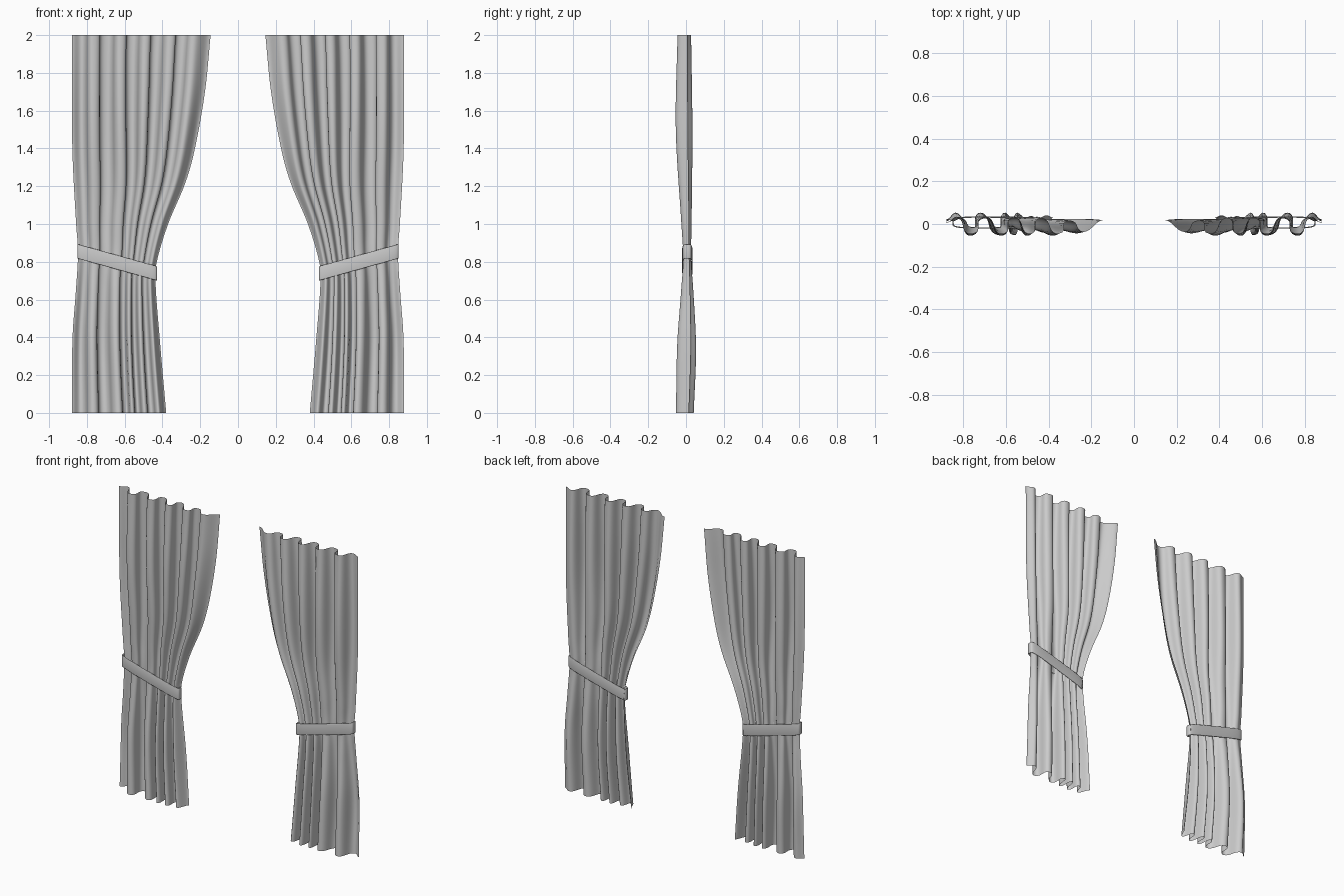
import bpy, bmesh, math

cube = bpy.data.objects.get("Cube")
if cube:
    bpy.data.objects.remove(cube)

mat = bpy.data.materials.new("grey cloth")
mat.use_nodes = True
GREY = (0.6, 0.6, 0.6, 1)
mat.diffuse_color = GREY
mat.node_tree.nodes["Principled BSDF"].inputs["Base Color"].default_value = GREY

# Height profiles of the cloth: (z, value)
OUTER = [(0, .88), (.4, .876), (.65, .858), (.85, .847), (1, .857), (1.4, .877), (2, .88)]
INNER = [(0, .38), (.4, .415), (.7, .437), (.8, .43), (1, .37), (1.22, .278),
         (1.4, .228), (1.7, .175), (2, .145)]
DEPTH = [(0, .047), (.35, .05), (.65, .032), (.82, .021), (1, .027), (1.5, .044), (2, .036)]
MIDDLE = [(0, -.006), (.35, .003), (.82, .006), (1.5, -.01), (2, -.009)]
# Fold ridges across the cloth, alternating back and front, at hem, tie and top
HEM = [.88, .835, .765, .71, .63, .59, .56, .53, .495, .46, .42, .38]
TIE = [.85, .815, .76, .71, .64, .60, .57, .545, .515, .49, .46, .435]
TOP = [.88, .83, .77, .69, .623, .557, .49, .432, .358, .30, .233, .145]
RIDGE_Y = [.4] + [1, -1] * 4 + [.7, -.75, .75]
STEPS, ROWS = 10, 64


def sample(profile, z):
    """Smooth cubic curve through the profile points."""
    n = len(profile)
    i = max(k for k in range(n - 1) if profile[k][0] <= z)
    (z0, a), (z1, b) = profile[i], profile[i + 1]

    def slope(k):
        lo, hi = profile[max(k - 1, 0)], profile[min(k + 1, n - 1)]
        return (hi[1] - lo[1]) / (hi[0] - lo[0])
    h = z1 - z0
    t = (z - z0) / h
    return (a * (1 + 2 * t) * (1 - t) ** 2 + b * t * t * (3 - 2 * t)
            + h * t * (1 - t) * (slope(i) * (1 - t) - slope(i + 1) * t))


def fractions(xs):
    return [(x - xs[0]) / (xs[-1] - xs[0]) for x in xs]


def ridges(z):
    """Fold positions at height z, eased from the tie to either end."""
    end, t = (HEM, (.8 - z) / .8) if z < .8 else (TOP, (z - .8) / 1.2)
    t = math.sin(t * math.pi / 2)
    return [a + (b - a) * t for a, b in zip(fractions(TIE), fractions(end))]


def cloth_row(z, side):
    outer, inner = sample(OUTER, z), sample(INNER, z)
    depth, middle = sample(DEPTH, z), sample(MIDDLE, z)
    pos = ridges(z)
    row = []
    last = len(pos) - 2
    for k in range(last + 1):
        # Every other flank tucks under its neighbour
        curl = 0 if k in (0, last) else (.08 if k % 2 else .18)
        for j in range(STEPS + (k == last)):
            s = j / STEPS
            f = pos[k] + (pos[k + 1] - pos[k]) * (s + curl * math.sin(2 * math.pi * s))
            w = (1 - math.cos(math.pi * s)) / 2
            y = RIDGE_Y[k] + (RIDGE_Y[k + 1] - RIDGE_Y[k]) * w
            row.append((side * (outer + (inner - outer) * f), middle + depth * y, z))
    return row


def skin(name, rows, closed, flip):
    """Join rows of points into a smooth sheet."""
    bm = bmesh.new()
    grid = [[bm.verts.new(p) for p in row] for row in rows]
    n = len(grid[0])
    for a, b in zip(grid, grid[1:]):
        for i in range(n if closed else n - 1):
            j = (i + 1) % n
            face = [a[i], a[j], b[j], b[i]]
            bm.faces.new(face[::-1] if flip else face)
    mesh = bpy.data.meshes.new(name)
    bm.to_mesh(mesh)
    bm.free()
    mesh.materials.append(mat)
    mesh.shade_smooth()
    obj = bpy.data.objects.new(name, mesh)
    bpy.context.collection.objects.link(obj)


def band_row(height, bulge, side):
    """Flattened loop around the cloth, sloping down to the inner edge."""
    row = []
    for i in range(64):
        a = 2 * math.pi * i / 64
        c, s = math.cos(a), math.sin(a)
        u = math.copysign(abs(c) ** .6, c)
        v = math.copysign(abs(s) ** .4, s)
        x = .64 + (.207 + bulge) * u
        y = .007 + (.024 + .002 * u + bulge) * v
        row.append((side * x, y, .797 + .058 * u + height))
    return row


for side, word in ((1, "left"), (-1, "right")):
    # Pleated cloth
    skin(word + "_curtain", [cloth_row(2 * r / ROWS, side) for r in range(ROWS + 1)],
         False, side < 0)
    # Flat tie band with narrow rolled edges
    section = [(-.034, -.002), (-.038, 0), (-.037, .003), (-.033, .004),
               (.033, .004), (.037, .003), (.038, 0), (.034, -.002), (-.034, -.002)]
    skin(word + "_tie_band", [band_row(h, b, side) for h, b in section], True, side < 0)
